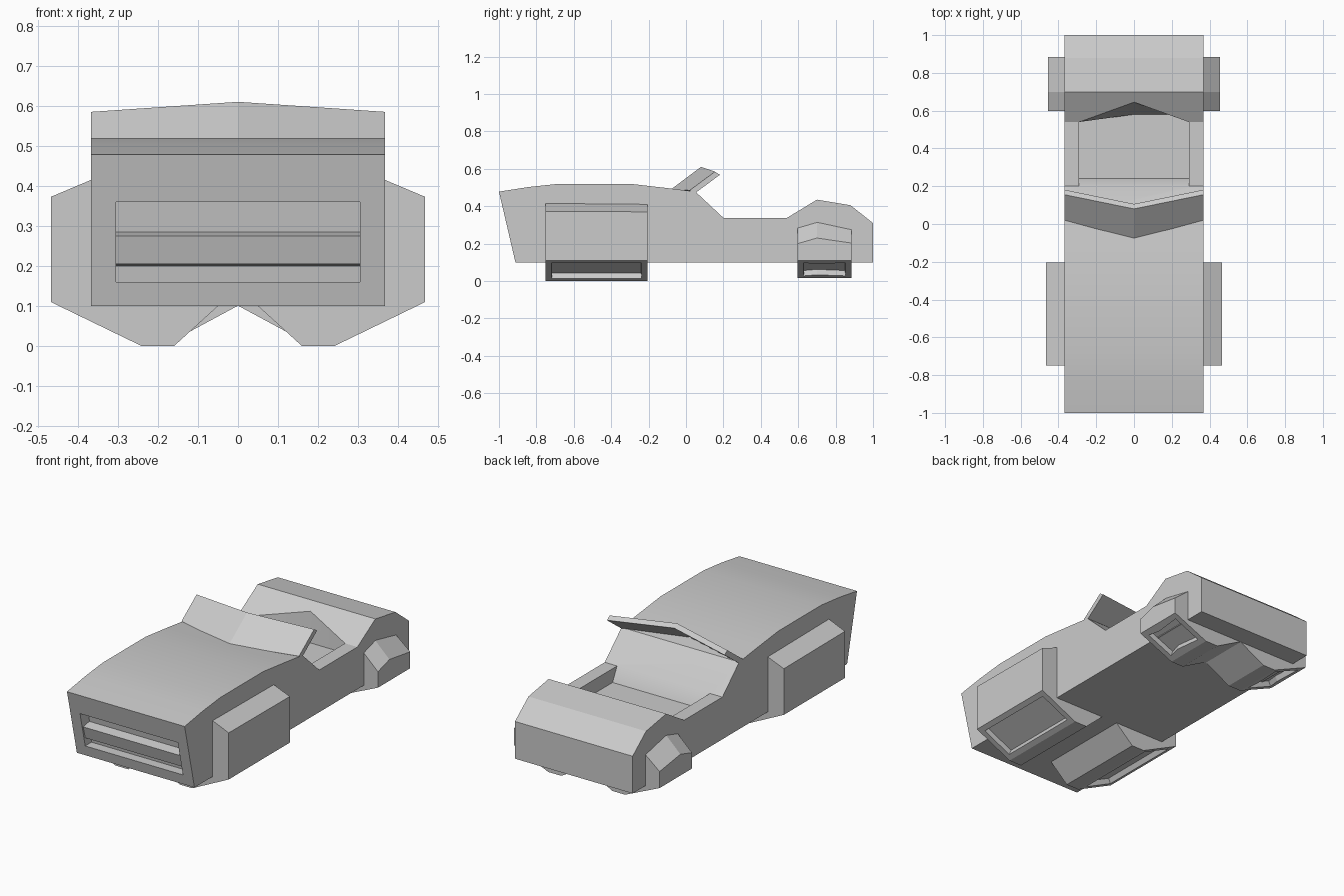
import bpy, bmesh, math

if "Cube" in bpy.data.objects:
    bpy.data.objects.remove(bpy.data.objects["Cube"])


def make(name, bm):
    bmesh.ops.recalc_face_normals(bm, faces=bm.faces[:])
    me = bpy.data.meshes.new(name)
    bm.to_mesh(me)
    bm.free()
    ob = bpy.data.objects.new(name, me)
    bpy.context.collection.objects.link(ob)
    return ob


def loft(rings):
    """Closed solid skinned through matching rings of points."""
    bm = bmesh.new()
    vs = [[bm.verts.new(p) for p in r] for r in rings]
    n = len(vs[0])
    for a, b in zip(vs, vs[1:]):
        for i in range(n):
            j = (i + 1) % n
            bm.faces.new((a[i], a[j], b[j], b[i]))
    bm.faces.new(vs[0])
    bm.faces.new(vs[-1])
    bmesh.ops.recalc_face_normals(bm, faces=bm.faces[:])
    return bm


def side_prism(profile, w):
    """Extrude a (y, z) outline across x from -w to w."""
    return loft([[(x, y, z) for y, z in profile] for x in (-w, w)])


def cut(target, cutter):
    m = target.modifiers.new("cut", 'BOOLEAN')
    m.operation = 'DIFFERENCE'
    m.solver = 'EXACT'
    m.object = cutter
    cutter.hide_render = True
    bpy.context.view_layer.objects.active = target
    bpy.ops.object.modifier_apply(modifier=m.name)
    bpy.data.objects.remove(cutter)


# Main body from its side outline
body = make("body", side_prism([
    (-1, .478), (-.84, .503), (-.68, .52), (-.3, .52), (-.1, .497), (.05, .478),
    (.2, .338), (.54, .338), (.70, .435), (.88, .405), (1, .31),
    (1, .10), (-.912, .10)], .367))

# Cockpit opening with sloped front and pointed back
rim = [(-.29, .20, .338), (.29, .20, .338), (.29, .54, .338), (0, .645, .402), (-.29, .54, .338)]
floor = [(-.29, .24), (.29, .24), (.29, .58), (0, .58), (-.29, .58)]
cut(body, make("cockpit_cutter", loft([
    [(x, y, .26) for x, y in floor[:2]] + [(.29, .579, .26), (0, .58, .26), (-.29, .579, .26)],
    rim,
    [(x, y, .6) for x, y, z in rim]])))

# Grille opening
cut(body, make("grille_cutter", side_prism(
    [(-1.1, .36), (-.90, .36), (-.87, .16), (-1.1, .16)], .305)))

bpy.ops.object.select_all(action='DESELECT')
body.select_set(True)
bpy.context.view_layer.objects.active = body
bpy.ops.object.shade_smooth_by_angle(angle=math.radians(20))

# Slanted slat inside the grille
make("grille_slat", side_prism(
    [(-.89, .285), (-.945, .275), (-.925, .205), (-.87, .20)], .306))

# Swept windscreen, pointed in the middle
W = .367
front = [(-W, .02, .485), (0, -.08, .49), (W, .02, .485),
         (W, .155, .585), (0, .08, .61), (-W, .155, .585)]
bm = bmesh.new()
a = [bm.verts.new(p) for p in front]
b = [bm.verts.new((x, y + .026, z - .017)) for x, y, z in front]
for v in (a, b):
    bm.faces.new((v[0], v[1], v[4], v[5]))
    bm.faces.new((v[1], v[2], v[3], v[4]))
for i in range(6):
    j = (i + 1) % 6
    bm.faces.new((a[i], a[j], b[j], b[i]))
make("windscreen", bm)


def pod(name, side, stations, outer, base, inner):
    """Wheel housing: stations are (y, z at body, z at outer edge)."""
    rings = []
    for y, zi, zo in stations:
        sec = [(.36, zi), (outer, zo), (outer, .11), (.24, base), (.16, base),
               (inner, .10), (inner + .02, .11), (.36, .11)]
        rings.append([(x * side, y, z) for x, z in sec])
    bm = loft(rings)
    # merge the segments of the sloping lower face, then recess a panel in it
    low = [f for f in bm.faces if f.normal.z < -.5 and f.normal.x * side > .2
           and len(f.verts) == 4 and min(v.co.z for v in f.verts) < .05]
    bmesh.ops.inset_region(bm, faces=low, thickness=.045, depth=0)
    bmesh.ops.inset_region(bm, faces=low, thickness=.004, depth=-.03)
    make(name, bm)


for side, label in ((-1, "left"), (1, "right")):
    pod("front_wheel_" + label, side,
        [(-.75, .418, .373), (-.205, .413, .37)], .467, 0, .05)
    pod("rear_wheel_" + label, side,
        [(.597, .29, .20), (.70, .32, .23), (.885, .28, .203)], .455, .015, .002)
